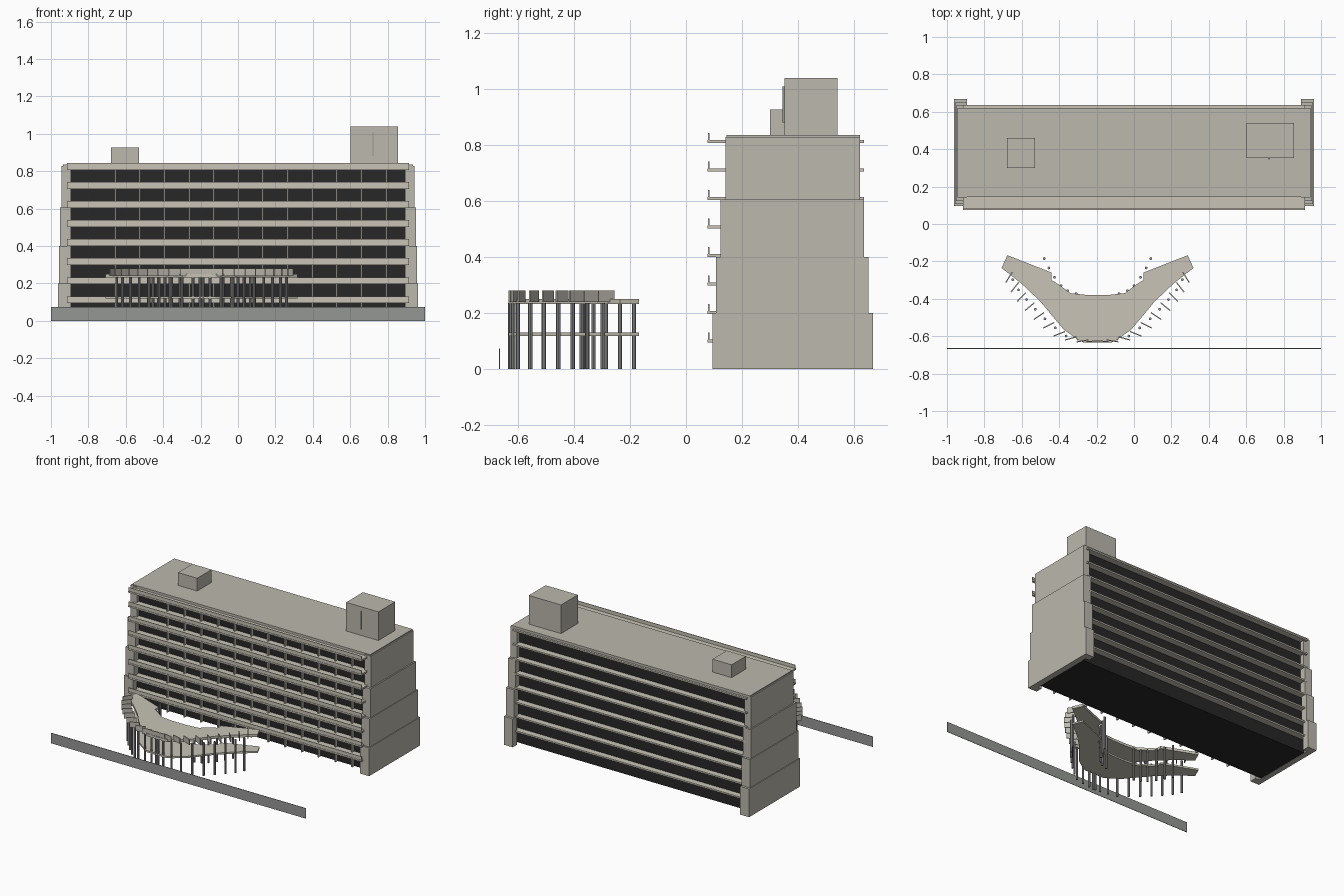
import bpy, bmesh
from math import radians, cos, sin
from mathutils import Vector, Matrix

if "Cube" in bpy.data.objects:
    bpy.data.objects.remove(bpy.data.objects["Cube"])


def material(name, rgb):
    m = bpy.data.materials.new(name)
    m.diffuse_color = (*rgb, 1)
    m.use_nodes = True
    m.node_tree.nodes["Principled BSDF"].inputs["Base Color"].default_value = m.diffuse_color
    return m


CONCRETE = material("concrete", (0.50, 0.48, 0.42))
PALE = material("pale_concrete", (0.58, 0.55, 0.47))
DARK = material("dark_glass", (0.02, 0.02, 0.02))
STEEL = material("grey_metal", (0.30, 0.31, 0.30))


def finish(name, bm, mat):
    bmesh.ops.recalc_face_normals(bm, faces=bm.faces)
    me = bpy.data.meshes.new(name)
    bm.to_mesh(me)
    bm.free()
    me.materials.append(mat)
    ob = bpy.data.objects.new(name, me)
    bpy.context.collection.objects.link(ob)
    return ob


def add_box(bm, x0, x1, y0, y1, z0, z1):
    mid = Vector(((x0 + x1) / 2, (y0 + y1) / 2, (z0 + z1) / 2))
    size = (x1 - x0, y1 - y0, z1 - z0)
    bmesh.ops.create_cube(bm, size=1, matrix=Matrix.LocRotScale(mid, None, size))


def boxes(name, mat, *dims):
    bm = bmesh.new()
    for d in dims:
        add_box(bm, *d)
    return finish(name, bm, mat)


def prism(name, mat, pts, z0, z1):
    bm = bmesh.new()
    face = bm.faces.new([bm.verts.new((x, y, z0)) for x, y in pts])
    top = bmesh.ops.extrude_face_region(bm, geom=[face])
    verts = [v for v in top["geom"] if isinstance(v, bmesh.types.BMVert)]
    bmesh.ops.translate(bm, verts=verts, vec=(0, 0, z1 - z0))
    return finish(name, bm, mat)


# Main block: glazed core and roof
boxes("glazed_core", DARK, (-0.93, 0.93, 0.165, 0.59, 0.002, 0.825))
boxes("roof", CONCRETE, (-0.935, 0.935, 0.145, 0.62, 0.815, 0.835))

# End walls: C-shaped in plan, stepping inward every two floors
tiers = [(0.0, 0.20, 0.962, 0.095, 0.667), (0.20, 0.40, 0.957, 0.107, 0.650),
         (0.40, 0.605, 0.952, 0.123, 0.634), (0.605, 0.828, 0.943, 0.141, 0.62)]
for side, s in (("left", -1), ("right", 1)):
    for i, (z0, z1, x, y0, y1) in enumerate(tiers):
        c = [(s * x, y0), (s * x, y1), (s * 0.892, y1), (s * 0.892, y1 - 0.05),
             (s * 0.922, y1 - 0.05), (s * 0.922, y0 + 0.05),
             (s * 0.892, y0 + 0.05), (s * 0.892, y0)]
        prism(f"{side}_end_wall_{i + 1}", CONCRETE, c, z0, z1)

# Floor slabs with front balcony parapets
for i in range(8):
    z = 0.095 + i * 0.1017
    boxes(f"floor_slab_{i + 1}", PALE, (-0.915, 0.915, 0.076, 0.635, z, z + 0.011))
    boxes(f"balcony_parapet_{i + 1}", PALE,
          (-0.915, 0.915, 0.079, 0.083, z + 0.011, z + 0.036))

# Facade posts between the bays
boxes("facade_posts", PALE, *[(x - 0.004, x + 0.004, 0.143, 0.165, 0, 0.82)
                              for x in (-0.657 + 0.1317 * i for i in range(12))])

# Rooftop plant rooms
boxes("small_plant_room", CONCRETE, (-0.68, -0.53, 0.30, 0.46, 0.83, 0.926))
boxes("large_plant_room", CONCRETE, (0.602, 0.855, 0.352, 0.54, 0.83, 1.038))
boxes("plant_room_fin", STEEL, (0.72, 0.724, 0.345, 0.352, 0.88, 1.008))

# Low boundary wall along the street
boxes("boundary_wall", STEEL, (-1, 1, -0.667, -0.664, 0, 0.073))

# Entrance pavilion: mirrored half outline, two decks
CX = -0.195


def flip(p):
    return (2 * CX - p[0], p[1])


half = [(-0.25, -0.38), (-0.34, -0.37), (-0.40, -0.325), (-0.44, -0.30),
        (-0.44, -0.26), (-0.677, -0.167), (-0.708, -0.235), (-0.60, -0.32),
        (-0.50, -0.415), (-0.43, -0.50), (-0.375, -0.565), (-0.30, -0.618),
        (-0.27, -0.633)]
outline = half + [flip(p) for p in reversed(half)]
prism("pavilion_lower_deck", PALE, outline, 0.118, 0.130)
prism("pavilion_roof", PALE, outline, 0.232, 0.250)

# Outer arc followed by the fins and columns
arc = [Vector(p) for p in ((-0.668, -0.285), (-0.62, -0.37), (-0.55, -0.45),
                           (-0.47, -0.53), (-0.38, -0.602), (-0.28, -0.625), (CX, -0.628))]


def along(t):
    f = t * (len(arc) - 1)
    i = min(int(f), len(arc) - 2)
    return arc[i].lerp(arc[i + 1], f - i)


fins, cols = bmesh.new(), bmesh.new()


def add_column(p):
    bmesh.ops.create_cone(cols, cap_ends=True, segments=8, radius1=0.0075, radius2=0.0075,
                          depth=0.235, matrix=Matrix.Translation((p[0], p[1], 0.1175)))


N = 10
for i in range(N):
    t = i / (N - 0.5)
    p, a = along(t), radians(58 * (1 - t))
    for q, ang in ((p, a), (flip(p), -a)):
        m = Matrix.Translation((q[0], q[1], 0.26)) @ Matrix.Rotation(ang, 4, "Z")
        bmesh.ops.create_cube(fins, size=1, matrix=m @ Matrix.Diagonal((0.066, 0.006, 0.04, 1)))
    # column beside each fin, set slightly inside the arc
    c = along(min(1, t + 0.045)) + Vector((cos(a), sin(a))) * 0.012
    add_column(c)
    add_column(flip(c))

# Inner row of columns
for p in ((-0.48, -0.185), (-0.455, -0.235), (-0.425, -0.285), (-0.39, -0.33),
          (-0.355, -0.357), (-0.31, -0.372)):
    add_column(p)
    add_column(flip(p))
finish("pavilion_fins", fins, CONCRETE)
finish("pavilion_columns", cols, STEEL)
